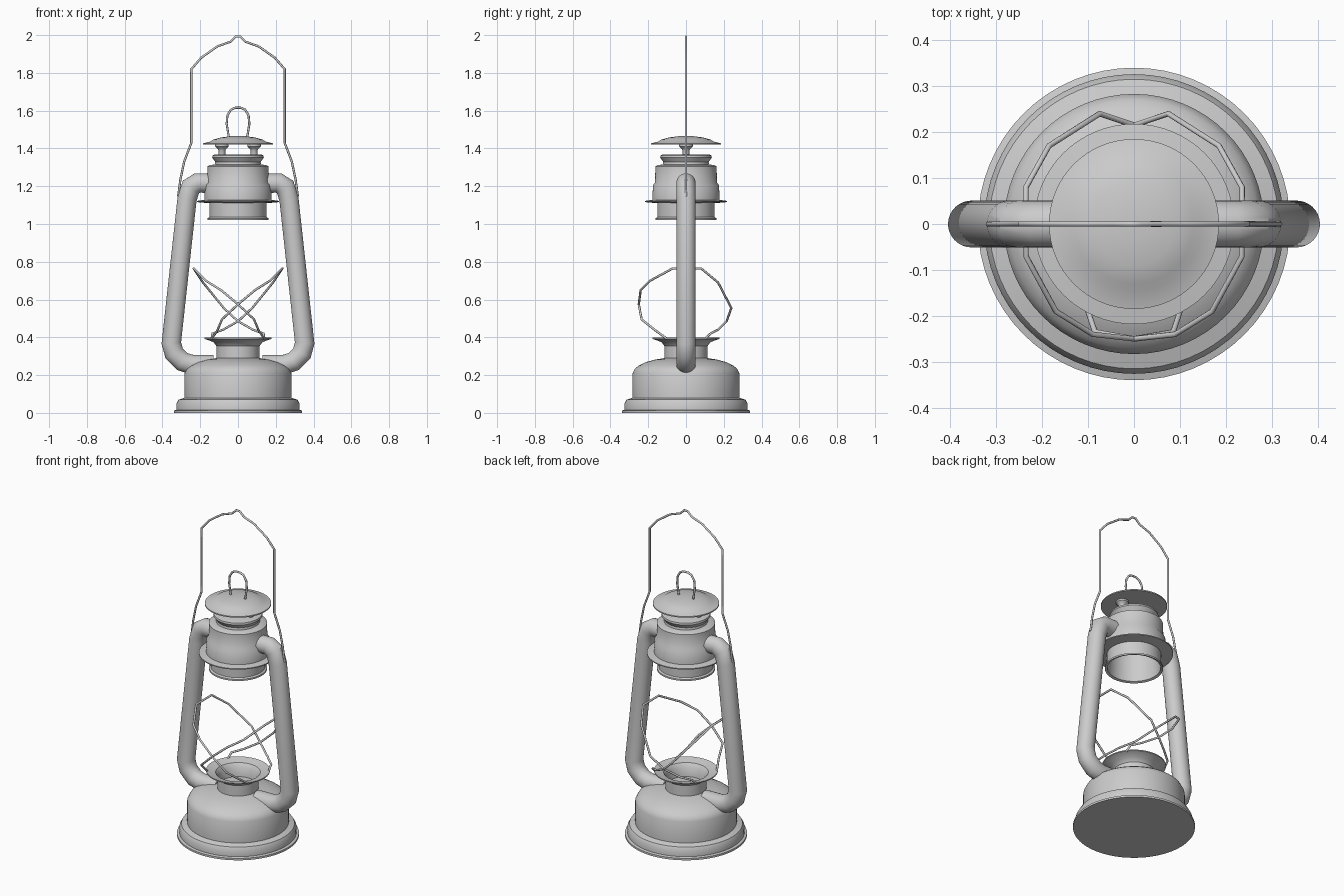
import bpy
import bmesh
import math
from mathutils import Vector

cube = bpy.data.objects.get("Cube")
if cube:
    bpy.data.objects.remove(cube, do_unlink=True)

GREY = (0.6, 0.6, 0.6, 1)
metal = bpy.data.materials.new("grey metal")
metal.use_nodes = True
metal.diffuse_color = GREY
metal.node_tree.nodes["Principled BSDF"].inputs["Base Color"].default_value = GREY


def finish(name, bm, angle=35):
    bmesh.ops.recalc_face_normals(bm, faces=bm.faces)
    mesh = bpy.data.meshes.new(name)
    bm.to_mesh(mesh)
    bm.free()
    mesh.materials.append(metal)
    ob = bpy.data.objects.new(name, mesh)
    bpy.context.collection.objects.link(ob)
    bpy.ops.object.select_all(action='DESELECT')
    ob.select_set(True)
    bpy.context.view_layer.objects.active = ob
    bpy.ops.object.shade_smooth_by_angle(angle=math.radians(angle))
    return ob


def lathe(name, profile, x=0, steps=64):
    """Spin (radius, height) points around a vertical axis."""
    bm = bmesh.new()
    verts = [bm.verts.new((r, 0, z)) for r, z in profile]
    edges = [bm.edges.new(pair) for pair in zip(verts, verts[1:])]
    bmesh.ops.spin(bm, geom=verts + edges, axis=(0, 0, 1), cent=(0, 0, 0),
                   angle=math.tau, steps=steps)
    bmesh.ops.remove_doubles(bm, verts=bm.verts, dist=0.0001)
    bmesh.ops.translate(bm, verts=bm.verts, vec=(x, 0, 0))
    return finish(name, bm)


def tube(name, points, radius, sides=8, angle=50):
    """Sweep a round section along a path with mitred corners."""
    pts = [Vector(p) for p in points]
    dirs = [(b - a).normalized() for a, b in zip(pts, pts[1:])]
    dirs = [dirs[0]] + dirs + [dirs[-1]]
    bm = bmesh.new()
    rings = []
    side = dirs[0].orthogonal().normalized()
    for p, d0, d1 in zip(pts, dirs, dirs[1:]):
        t = (d0 + d1).normalized()
        side = (side - d0 * side.dot(d0)).normalized()
        up = d0.cross(side)
        ring = []
        for i in range(sides):
            a = math.tau * i / sides
            off = (side * math.cos(a) + up * math.sin(a)) * radius
            off -= d0 * (off.dot(t) / d0.dot(t))
            ring.append(bm.verts.new(p + off))
        rings.append(ring)
    for r0, r1 in zip(rings, rings[1:]):
        for i in range(sides):
            j = (i + 1) % sides
            bm.faces.new((r0[i], r0[j], r1[j], r1[i]))
    bm.faces.new(rings[0])
    bm.faces.new(rings[-1])
    return finish(name, bm, angle)


def flip(points):
    return [(-x, y, z) for x, y, z in points]


# Fuel tank with stepped foot, neck and flared burner cup
lathe("fuel_tank", [
    (0, 0), (.34, 0), (.34, .012), (.326, .016), (.326, .05), (.315, .07),
    (.283, .08), (.283, .21), (.27, .235), (.25, .25), (.215, .268),
    (.165, .282), (.115, .29), (.115, .355), (.13, .375), (.178, .392),
    (.178, .398), (.125, .385), (.105, .36), (.1, .31), (0, .31)])

# Upper chimney, open underneath
lathe("chimney", [
    (0, 1.3), (.14, 1.29), (.148, 1.04), (.148, 1.025), (.162, 1.02), (.162, 1.03),
    (.152, 1.036), (.152, 1.11), (.218, 1.116), (.218, 1.122), (.178, 1.128),
    (.175, 1.205), (.164, 1.22), (.162, 1.305), (.15, 1.312), (.122, 1.315),
    (.12, 1.328), (.137, 1.352), (.135, 1.363), (.125, 1.367), (0, 1.367)])

# Hood disc
lathe("hood", [
    (0, 1.42), (.185, 1.42), (.185, 1.427), (.146, 1.437), (.13, 1.447),
    (.09, 1.458), (.04, 1.465), (0, 1.466)])

post = [(.018, 1.36), (.018, 1.39), (.024, 1.4), (.036, 1.41), (.036, 1.424)]
air_tube = [(.12, 0, 1.215), (.215, 0, 1.217), (.25, 0, 1.195), (.27, 0, 1.13),
            (.353, 0, .37), (.338, 0, .315), (.295, 0, .272), (.25, 0, .257),
            (.13, 0, .255)]
guard = [(.14, .1, .392), (.135, .13, .42), (.08, .17, .44), (0, .215, .485),
         (-.075, .24, .555), (-.185, .17, .69), (-.235, .08, .765),
         (-.235, -.07, .765), (-.17, -.19, .7), (-.09, -.24, .65),
         (0, -.25, .575), (.085, -.235, .495), (.11, -.16, .435), (.14, -.1, .392)]

# Mirrored parts: hood posts, side air tubes, crossed globe guards
for label, sign in (("left", 1), ("right", -1)):
    lathe(label + "_hood_post", post, x=.085 * sign, steps=20)
    tube(label + "_air_tube", air_tube if sign > 0 else flip(air_tube), .051, 32, 40)
    tube(label + "_globe_guard", guard if sign > 0 else flip(guard), .006)

# Lifting ring on the hood
half_ring = [(.045, 0, 1.44), (.052, 0, 1.48), (.06, 0, 1.53), (.056, 0, 1.575),
             (.038, 0, 1.605), (.015, 0, 1.615)]
tube("hood_ring", half_ring + flip(half_ring)[::-1], .006)

# Carrying handle
half_bail = [(.317, 0, 1.145), (.305, 0, 1.235), (.285, 0, 1.33), (.247, 0, 1.43),
             (.247, 0, 1.82), (.195, 0, 1.88), (.11, 0, 1.94), (.04, 0, 1.965),
             (.012, 0, 1.992)]
tube("carrying_handle", half_bail + flip(half_bail)[::-1], .006)
